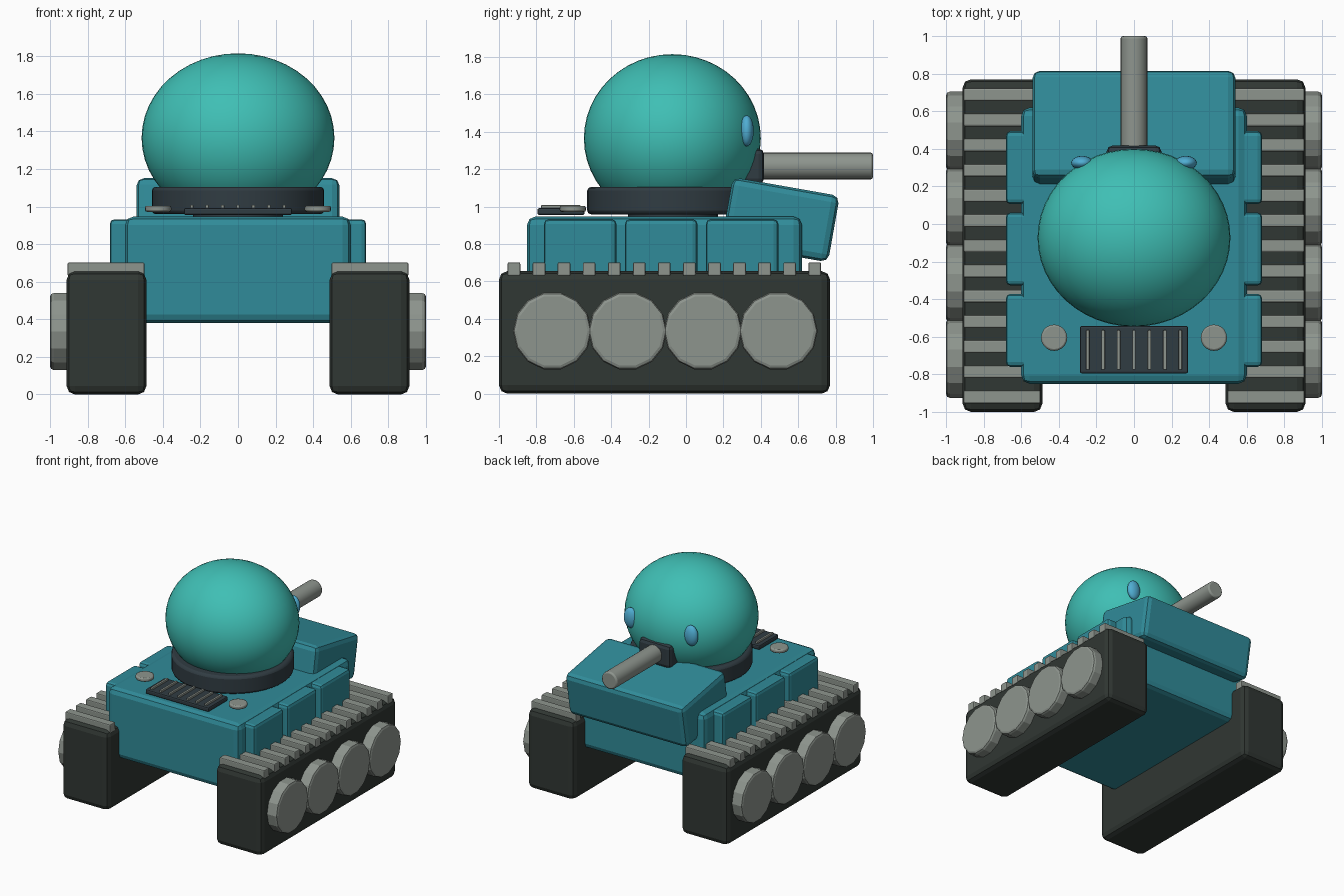
import bpy
from math import radians

if "Cube" in bpy.data.objects:
    bpy.data.objects.remove(bpy.data.objects["Cube"])


def material(name, r, g, b):
    m = bpy.data.materials.new(name)
    m.diffuse_color = (r, g, b, 1)
    m.use_nodes = True
    m.node_tree.nodes["Principled BSDF"].inputs["Base Color"].default_value = m.diffuse_color
    return m


TEAL = material("teal_paint", 0.03, 0.26, 0.32)
DOME = material("dome_green", 0.05, 0.52, 0.46)
DARK = material("dark_steel", 0.03, 0.045, 0.055)
TRACK = material("track_rubber", 0.03, 0.038, 0.033)
BLUE = material("eye_blue", 0.08, 0.42, 0.65)
GREY = material("light_metal", 0.27, 0.30, 0.27)


def finish(name, mat, bevel=0, segments=2, smooth=False):
    o = bpy.context.object
    o.name = name
    o.data.materials.append(mat)
    if bevel:
        m = o.modifiers.new("bevel", 'BEVEL')
        m.width, m.segments = bevel, segments
        m.limit_method = 'ANGLE'
        m.angle_limit = radians(40)
    if smooth:
        bpy.ops.object.shade_smooth_by_angle(angle=radians(35))
    return o


def box(name, lo, hi, mat, bevel=0, segments=2, tilt=0):
    center = [(a + b) / 2 for a, b in zip(lo, hi)]
    bpy.ops.mesh.primitive_cube_add(size=1, location=center, rotation=(tilt, 0, 0))
    bpy.context.object.scale = [b - a for a, b in zip(lo, hi)]
    bpy.ops.object.transform_apply(location=False, rotation=False, scale=True)
    return finish(name, mat, bevel, segments)


def cylinder(name, loc, r, depth, mat, sides=32, rot=(0, 0, 0), bevel=0, smooth=True):
    bpy.ops.mesh.primitive_cylinder_add(vertices=sides, radius=r, depth=depth,
                                        location=loc, rotation=rot)
    return finish(name, mat, bevel, 2, smooth)


def ellipsoid(name, loc, radii, mat, seg=48):
    bpy.ops.mesh.primitive_uv_sphere_add(segments=seg, ring_count=seg // 2,
                                         radius=1, location=loc)
    bpy.context.object.scale = radii
    bpy.ops.object.transform_apply(location=False, rotation=False, scale=True)
    bpy.ops.object.shade_smooth()
    return finish(name, mat)


# Hull and tilted storage block at the gun end
box("hull", (-0.6, -0.85, 0.38), (0.6, 0.62, 0.947), TEAL, 0.045)
box("sloped_block", (-0.54, 0.215, 0.75), (0.54, 0.795, 1.11), TEAL, 0.04,
    tilt=radians(-10))

# Parts repeated on both sides
for s, side in ((-1, "left"), (1, "right")):
    def side_box(name, x0, x1, y0, y1, z0, z1, mat, bevel):
        a, b = sorted((s * x0, s * x1))
        box(f"{side}_{name}", (a, y0, z0), (b, y1, z1), mat, bevel)

    side_box("track", 0.487, 0.912, -1.0, 0.77, 0.0, 0.655, TRACK, 0.045)
    for i in range(13):
        y = -0.92 + i * 0.134
        side_box(f"track_pad_{i}", 0.497, 0.907, y - 0.034, y + 0.034,
                 0.63, 0.702, GREY, 0.008)
    for i in range(4):
        cylinder(f"{side}_wheel_{i}", (s * 0.94, -0.715 + i * 0.403, 0.335), 0.21, 0.12,
                 GREY, 14, (0, radians(90), 0), 0.02, False)
    for i in range(3):
        y = -0.76 + i * 0.433
        side_box(f"side_panel_{i}", 0.56, 0.682, y, y + 0.388, 0.55, 0.932, TEAL, 0.025)
    cylinder(f"{side}_lamp", (s * 0.425, -0.605, 0.988), 0.07, 0.032, GREY, 20, bevel=0.01)
    ellipsoid(f"{side}_eye", (s * 0.276, 0.325, 1.405), (0.058, 0.037, 0.083), BLUE, 24)

# Turret: neck, collar ring and dome
cylinder("turret_neck", (0, -0.07, 0.96), 0.24, 0.06, DARK)
cylinder("turret_ring", (0, -0.07, 1.032), 0.458, 0.146, DARK, 48, bevel=0.02)
ellipsoid("turret_dome", (0, -0.073, 1.365), (0.513, 0.473, 0.45), DOME)

# Gun
box("gun_mount", (-0.145, 0.25, 1.12), (0.145, 0.417, 1.31), DARK, 0.03)
cylinder("gun_barrel", (0, 0.65, 1.217), 0.071, 0.70, GREY, 24, (radians(90), 0, 0), 0.012)

# Engine grille
box("grille_base", (-0.288, -0.795, 0.955), (0.288, -0.542, 0.992), DARK, 0.01)
for i in range(7):
    x = (i - 3) * 0.082
    box(f"grille_bar_{i}", (x - 0.009, -0.775, 0.985), (x + 0.009, -0.565, 1.008), GREY, 0.004)
